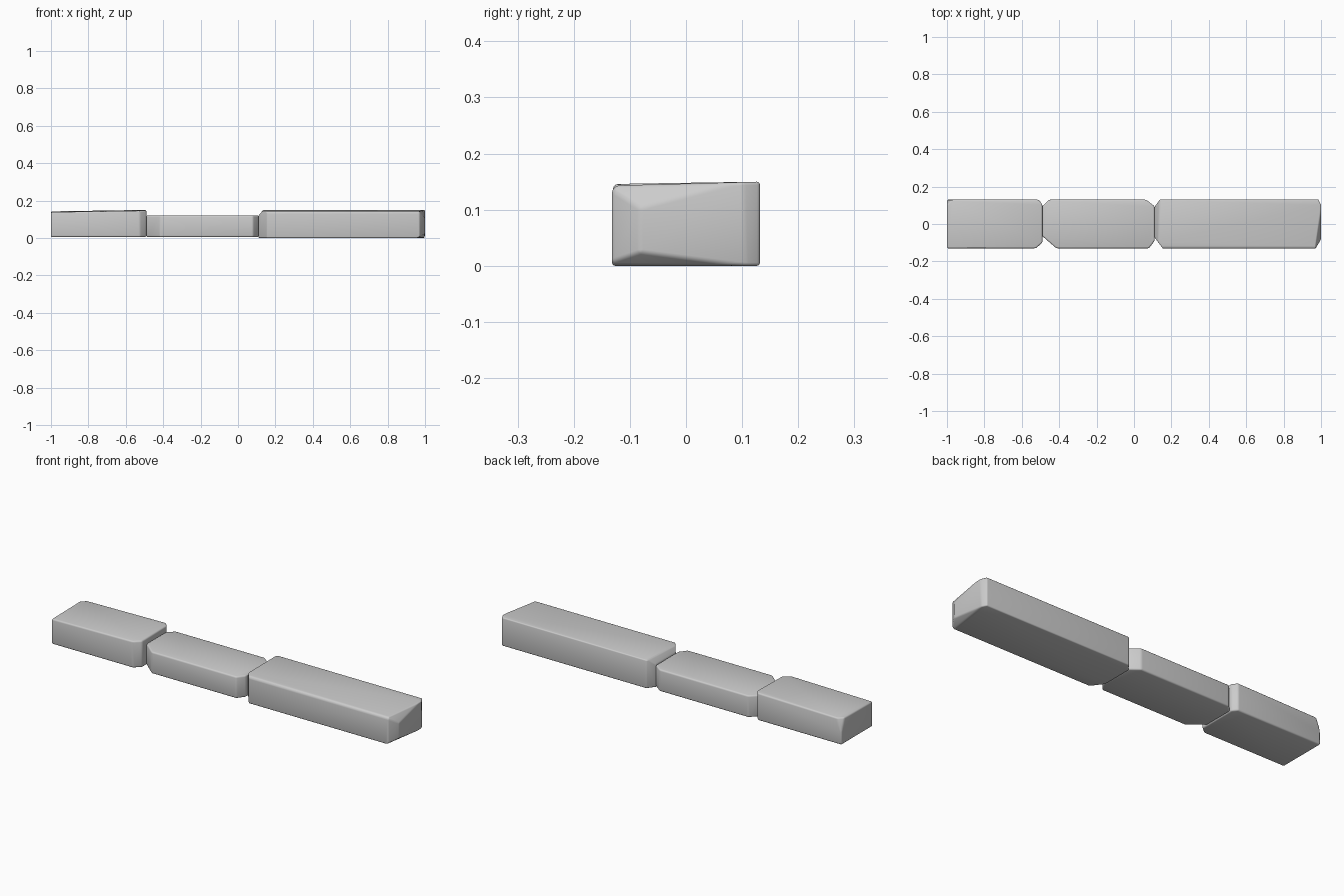
import bpy, bmesh
from mathutils import Vector

if "Cube" in bpy.data.objects:
    bpy.data.objects.remove(bpy.data.objects["Cube"])


def stone(name, lo, hi, cuts, slope=(0, 0), bevel=0.008):
    """Box with sloping top, chipped by planes: (corner signs, cut distances)."""
    lo, hi = Vector(lo), Vector(hi)
    mid, half = (lo + hi) / 2, (hi - lo) / 2
    bm = bmesh.new()
    bmesh.ops.create_cube(bm, size=2)
    for v in bm.verts:
        s = v.co.copy()
        v.co = mid + Vector(s[i] * half[i] for i in range(3))
        if s.z > 0:
            v.co.z -= slope[0] * (1 - s.x) / 2 + slope[1] * (1 - s.y) / 2
    for signs, dist in cuts:
        corner = mid + Vector(signs[i] * half[i] for i in range(3))
        n = Vector(signs[i] / dist[i] if dist[i] else 0 for i in range(3))
        axis = next(i for i in range(3) if dist[i])
        p = corner.copy()
        p[axis] -= signs[axis] * dist[axis]
        res = bmesh.ops.bisect_plane(bm, geom=bm.verts[:] + bm.edges[:] + bm.faces[:],
                                     plane_co=p, plane_no=n, clear_outer=True)
        edges = [e for e in bm.edges if e.is_boundary]
        if edges:
            bmesh.ops.edgeloop_fill(bm, edges=edges)
    bmesh.ops.remove_doubles(bm, verts=bm.verts[:], dist=0.006)
    bmesh.ops.recalc_face_normals(bm, faces=bm.faces[:])
    bmesh.ops.bevel(bm, geom=bm.edges[:], offset=bevel, segments=3, profile=0.5,
                    affect='EDGES', clamp_overlap=True)
    bmesh.ops.recalc_face_normals(bm, faces=bm.faces[:])
    me = bpy.data.meshes.new(name)
    bm.to_mesh(me)
    bm.free()
    ob = bpy.data.objects.new(name, me)
    bpy.context.collection.objects.link(ob)
    bpy.context.view_layer.objects.active = ob
    ob.select_set(True)
    bpy.ops.object.shade_smooth_by_angle(angle=0.6)
    ob.select_set(False)


# Left stone: crisp outer end, chipped inner end
stone("left_stone", (-1, -0.13, 0.005), (-0.49, 0.13, 0.15), [
    ((1, -1, 1), (0.035, 0.03, 0)),
    ((1, 1, 1), (0.02, 0.025, 0)),
    ((-1, 1, 1), (0.03, 0.03, 0.08)),
], slope=(0.008, 0.004))

# Middle stone: lower, vertical corners chipped
stone("middle_stone", (-0.49, -0.13, 0.005), (0.11, 0.13, 0.12), [
    ((-1, -1, 1), (0.075, 0.065, 0)),
    ((-1, 1, 1), (0.035, 0.035, 0)),
    ((1, -1, 1), (0.03, 0.04, 0)),
    ((1, 1, 1), (0.045, 0.035, 0)),
])

# Right stone: longest, both ends worn
stone("right_stone", (0.11, -0.132, 0), (1, 0.132, 0.15), [
    ((-1, -1, 1), (0.045, 0.06, 0)),
    ((-1, 1, 1), (0.03, 0.04, 0)),
    ((-1, 1, 1), (0.025, 0, 0.03)),
    ((1, -1, 1), (0.03, 0.05, 0)),
    ((1, -1, 1), (0.035, 0.22, 0.06)),
    ((1, -1, -1), (0.04, 0.25, 0.03)),
    ((1, 1, 1), (0.015, 0.03, 0)),
    ((1, -1, 1), (0, 0.015, 0.015)),
], slope=(0, 0.007))
